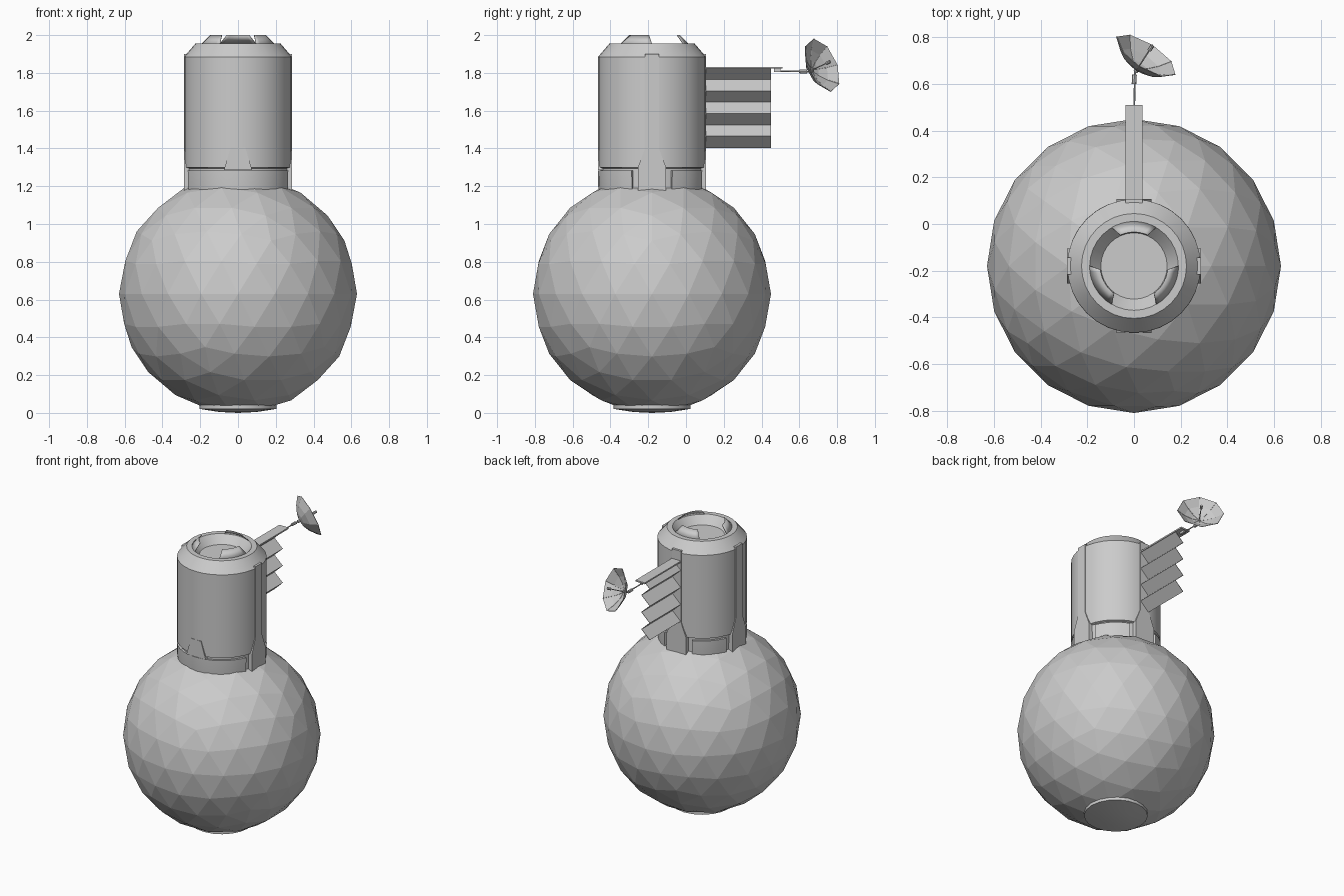
import bpy, bmesh, math
from math import sin, cos, pi, radians
from mathutils import Vector, Matrix

if "Cube" in bpy.data.objects:
    bpy.data.objects.remove(bpy.data.objects["Cube"])

AXIS_Y = -0.18  # centre line of the main body


def make(name, verts, faces, smooth=False, matrix=None):
    me = bpy.data.meshes.new(name)
    me.from_pydata([tuple(v) for v in verts], [], faces)
    bm = bmesh.new()
    bm.from_mesh(me)
    bmesh.ops.remove_doubles(bm, verts=bm.verts, dist=1e-5)
    bmesh.ops.recalc_face_normals(bm, faces=bm.faces)
    bm.to_mesh(me)
    bm.free()
    ob = bpy.data.objects.new(name, me)
    bpy.context.collection.objects.link(ob)
    if matrix is not None:
        ob.matrix_world = matrix
    if smooth:
        bpy.ops.object.select_all(action='DESELECT')
        ob.select_set(True)
        bpy.context.view_layer.objects.active = ob
        bpy.ops.object.shade_smooth_by_angle(angle=radians(30))
    return ob


def lathe(name, profile, seg=32, start=0, end=360, closed=False, smooth=True, matrix=None):
    """Spin an (r, z) profile; closed profiles over a part turn get end caps."""
    n = len(profile)
    verts, faces = [], []
    for i in range(seg + 1):
        a = radians(start + (end - start) * i / seg)
        verts += [(r * cos(a), r * sin(a), z) for r, z in profile]
    for i in range(seg):
        for j in range(n if closed else n - 1):
            k = (j + 1) % n
            faces.append((i * n + j, (i + 1) * n + j, (i + 1) * n + k, i * n + k))
    if closed and end - start < 360:
        faces += [tuple(range(n)), tuple(range(seg * n, seg * n + n))]
    return make(name, verts, faces, smooth, matrix)


def rod(name, a, b, radius, seg=8):
    a, b = Vector(a), Vector(b)
    m = Matrix.Translation(a) @ (b - a).to_track_quat('Z', 'Y').to_matrix().to_4x4()
    h = (b - a).length
    return lathe(name, [(0, 0), (radius, 0), (radius, h), (0, h)], seg, matrix=m)


def box(name, lo, hi):
    v = [(x, y, z) for x in (lo[0], hi[0]) for y in (lo[1], hi[1]) for z in (lo[2], hi[2])]
    f = [(0, 1, 3, 2), (4, 6, 7, 5), (0, 4, 5, 1), (2, 3, 7, 6), (0, 2, 6, 4), (1, 5, 7, 3)]
    return make(name, v, f)


body = Matrix.Translation((0, AXIS_Y, 0))

# Faceted sphere
bpy.ops.mesh.primitive_ico_sphere_add(subdivisions=3, radius=0.63, location=(0, AXIS_Y, 0.63))
bpy.context.object.name = "faceted_sphere"

# Shallow cap under the sphere
lathe("bottom_cap", [(0, 0), (0.1, 0.005), (0.203, 0.021), (0.203, 0.042)], 20, matrix=body)

# Upper cylinder with chamfer, rim and sunken hatch
lathe("upper_cylinder", [(0.27, 1.12), (0.272, 1.295), (0.286, 1.3), (0.286, 1.885), (0.225, 1.956),
                         (0.19, 1.956), (0.142, 1.9), (0, 1.9)], 32, matrix=body)

# Collar at the cylinder's base, broken at the side and back rails
for i, (s, e) in enumerate([(-158, -22), (22, 68), (112, 158)]):
    lathe(f"collar_{i}", [(0.255, 1.15), (0.28, 1.15), (0.285, 1.2), (0.287, 1.282), (0.255, 1.282)],
          max(4, int((e - s) / 11)), s, e, True, matrix=body)


# Flat raised rails, drawn as (across, z) outlines facing +x
def plate(name, outline, angle):
    n = len(outline)
    v = [(r, u, z) for r in (0.25, 0.287) for u, z in outline]
    f = [tuple(range(n)), tuple(range(n, 2 * n))]
    f += [(i, (i + 1) % n, n + (i + 1) % n, n + i) for i in range(n)]
    make(name, v, f, matrix=body @ Matrix.Rotation(radians(angle), 4, 'Z'))


half = [(0.075, 1.17), (0.075, 1.3), (0.036, 1.4), (0.036, 1.9)]
rail = half + [(-u, z) for u, z in reversed(half)]
for side, ang in (("right", 0), ("back", 90), ("left", 180)):
    plate(side + "_rail", rail, ang)
plate("front_panel", [(0.075, 1.285), (0.038, 1.405), (-0.038, 1.405), (-0.075, 1.285)], -90)

# Three docking petals leaning inwards
for k, ang in enumerate((90, 210, 330)):
    verts, faces, n = [], [], 8
    for r, z, spread in ((0.19, 1.954, 30), (0.145, 2.0, 24)):
        for i in range(n + 1):
            a = radians(ang + spread * (2 * i / n - 1))
            verts.append((r * cos(a), r * sin(a), z))
    faces = [(i, i + 1, n + 2 + i, n + 1 + i) for i in range(n)]
    petal = make(f"docking_petal_{k}", verts, faces, True, body)
    mod = petal.modifiers.new("thickness", 'SOLIDIFY')
    mod.thickness, mod.offset = 0.004, 0

# Folded panel: zigzag sheet hanging from a beam
zig = [(0.032 if i % 2 else -0.032, 1.405 + i * 0.06) for i in range(8)]
panel = make("folded_panel", [(x, y, z) for x, z in zig for y in (0.09, 0.45)],
             [(2 * i, 2 * i + 1, 2 * i + 3, 2 * i + 2) for i in range(7)])
mod = panel.modifiers.new("thickness", 'SOLIDIFY')
mod.thickness, mod.offset = 0.004, 0
box("panel_beam", (-0.036, 0.09, 1.822), (0.036, 0.51, 1.832))

# Antenna arm
box("arm_bracket", (-0.008, 0.465, 1.806), (0.008, 0.5, 1.823))
rod("antenna_arm", (0, 0.48, 1.81), (0.005, 0.655, 1.807), 0.004)
rod("arm_joint", (0, 0.6, 1.808), (0.002, 0.64, 1.807), 0.01)

# Eight-sided umbrella dish with ribs and feed
normal = Vector((0.506, 0.787, 0.356)).normalized()
hub = Vector((0.05, 0.72, 1.84)) - normal * 0.07
aim = Matrix.Translation(hub) @ normal.to_track_quat('Z', 'Y').to_matrix().to_4x4()
curve = [(0, 0), (0.05, 0.01), (0.1, 0.034), (0.15, 0.072)]
dish = lathe("antenna_dish", curve, 8, smooth=False, matrix=aim)
mod = dish.modifiers.new("thickness", 'SOLIDIFY')
mod.thickness, mod.offset = 0.003, 0
for i in range(8):
    a = i * pi / 4
    pts = [aim @ Vector((r * cos(a), r * sin(a), z + 0.001)) for r, z in curve]
    for j in range(3):
        rod(f"dish_rib_{i}_{j}", pts[j], pts[j + 1], 0.0025, 5)
rod("dish_feed_stem", hub, hub + normal * 0.11, 0.003)
rod("dish_feed_tip", hub + normal * 0.1, hub + normal * 0.125, 0.009)
rod("dish_hub", hub - normal * 0.015, hub + normal * 0.01, 0.01)
